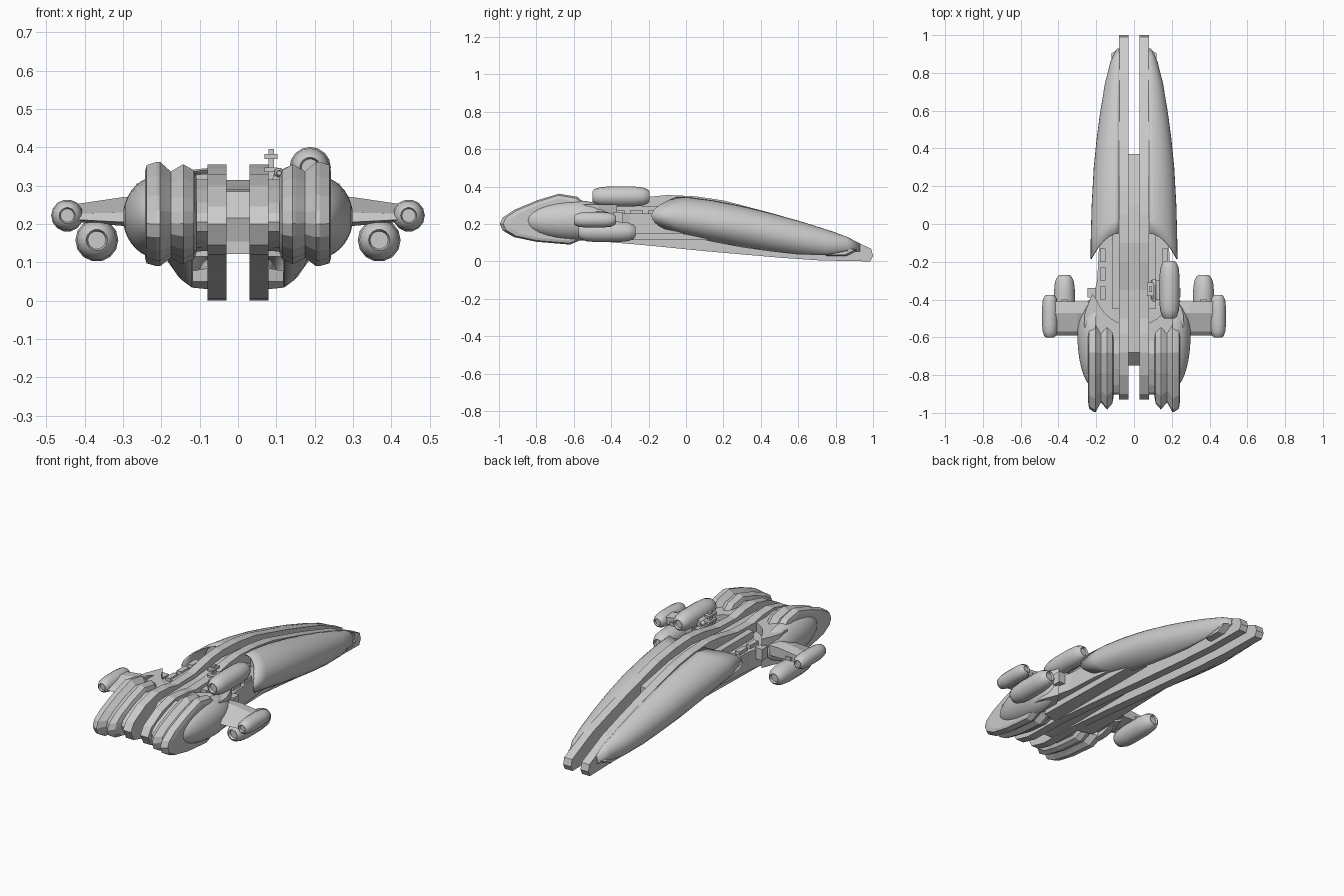
import bpy, bmesh, math

cube = bpy.data.objects.get("Cube")
if cube:
    bpy.data.objects.remove(cube)

grey = bpy.data.materials.new("hull_grey")
grey.use_nodes = True
grey.diffuse_color = (0.6, 0.6, 0.6, 1)
grey.node_tree.nodes["Principled BSDF"].inputs["Base Color"].default_value = (0.6, 0.6, 0.6, 1)


def finish(name, bm, smooth=None):
    bmesh.ops.recalc_face_normals(bm, faces=bm.faces)
    mesh = bpy.data.meshes.new(name)
    bm.to_mesh(mesh)
    bm.free()
    mesh.materials.append(grey)
    ob = bpy.data.objects.new(name, mesh)
    bpy.context.collection.objects.link(ob)
    if smooth:
        bpy.ops.object.select_all(action='DESELECT')
        ob.select_set(True)
        bpy.context.view_layer.objects.active = ob
        bpy.ops.object.shade_smooth_by_angle(angle=math.radians(smooth))
    return ob


def loft(name, rings, caps=True, closed=True, smooth=None):
    """Skin a list of equal-length point rings."""
    bm = bmesh.new()
    rows = [[bm.verts.new(p) for p in r] for r in rings]
    n = len(rows[0])
    for a, b in zip(rows, rows[1:]):
        for i in range(n if closed else n - 1):
            j = (i + 1) % n
            bm.faces.new((a[i], a[j], b[j], b[i]))
    if caps:
        bm.faces.new(rows[0])
        bm.faces.new(rows[-1])
    return finish(name, bm, smooth)


def side_loft(name, s, sections, smooth=None):
    """Skin (y, z) outlines placed at increasing x on side s."""
    return loft(name, [[(s * x, y, z) for y, z in o] for x, o in sections], smooth=smooth)


def plan_prism(name, outline, z0, z1, s):
    """Extrude an (x, y) outline upward on side s."""
    loft(name, [[(s * x, y, z) for x, y in outline] for z in (z0, z1)])


def box(name, a, b):
    plan_prism(name, [(a[0], a[1]), (b[0], a[1]), (b[0], b[1]), (a[0], b[1])], a[2], b[2], 1)


def scaled(outline, centre, k):
    return [(centre[0] + (y - centre[0]) * k, centre[1] + (z - centre[1]) * k) for y, z in outline]


def pod(name, x, z, y0, y1, r, sides=14):
    """Barrel engine with rounded ends and recessed nozzles."""
    prof = [(.05, .42), (0, .5), (.03, .72), (.14, .92), (.3, 1), (.7, 1), (.88, .9), (.97, .68), (1, .48), (.96, .4)]
    rings = []
    for t, k in prof:
        rings.append([(x + r * k * math.cos(i * math.tau / sides), y0 + (y1 - y0) * t,
                       z + r * k * math.sin(i * math.tau / sides)) for i in range(sides)])
    loft(name, rings, smooth=35)


# Long twin rails and the spine slab between them
rail_top = [(-.93, .2), (-.9, .245), (-.8, .3), (-.68, .33), (-.58, .325), (-.5, .31), (-.35, .315),
            (-.2, .345), (-.1, .355), (.05, .348), (.2, .326), (.47, .255), (.63, .208), (.8, .155), (.99, .068)]
rail_bottom = [(1, .03), (.985, 0), (.72, .005), (.5, .02), (.1, .055), (-.2, .085), (-.55, .115),
               (-.8, .12), (-.9, .145)]
rail = rail_top + rail_bottom
for s, side in ((1, "left"), (-1, "right")):
    side_loft(side + "_rail", s, [(.03, rail), (.08, rail)])
spine = [(-.73, .122), (-.73, .155), (-.75, .215), (-.68, .285), (-.45, .29), (-.35, .29), (-.1, .315),
         (.1, .3), (.37, .25), (.37, .122)]
side_loft("spine_slab", 1, [(-.03, spine), (.03, spine)])

# Side outlines of the nose
fin = [(-.995, .2), (-.98, .235), (-.92, .275), (-.8, .325), (-.68, .362), (-.58, .345), (-.53, .3), (-.53, .2),
       (-.55, .12), (-.62, .09), (-.8, .105), (-.92, .13), (-.98, .165)]


def fin_at(k):
    return scaled(fin, (-.7, .215), k)


# Shell stations: y, half width, centre height, half height
stations = [(-.05, .23, .245, .1), (.02, .229, .236, .106), (.15, .224, .212, .113), (.3, .213, .182, .113),
            (.45, .198, .153, .106), (.6, .178, .123, .095), (.75, .153, .096, .075), (.86, .125, .08, .052),
            (.93, .09, .066, .03)]

for s, side in ((1, "left"), (-1, "right")):
    # Nose: recessed core, inner fin, outer fin with slanted blade edge
    side_loft(side + "_nose_core", s, [(.07, fin_at(.68)), (.2, fin_at(.72))])
    side_loft(side + "_inner_fin", s, [(.108, fin_at(.72)), (.115, fin_at(.85)), (.142, fin_at(.955)),
                                       (.15, fin_at(.93)), (.182, fin_at(.8))])
    side_loft(side + "_outer_fin", s, [(.17, fin_at(.8)), (.192, fin_at(.93)), (.203, fin_at(1)), (.212, fin),
                                       (.238, fin_at(.94)), (.243, fin_at(.82))])

    # Rounded cheek bulging out of the fin
    rings = []
    for k in range(9):
        a = k * math.pi / 18
        w, h = math.cos(a), math.sin(a)
        ring = []
        for i in range(28):
            t = i * math.tau / 28
            c = math.cos(t)
            ring.append((s * (.205 + .095 * h), -.58 + c * w * (.19 if c > 0 else .29),
                         .218 + math.sin(t) * w * .108))
        rings.append(ring)
    loft(side + "_cheek", rings, smooth=40)

    # Collar with a concave rear edge
    arc = [(.21 * math.sin(a), -.33 - .21 * math.cos(a)) for a in (1.2, 1, .8, .6, .39)]
    collar = [(.08, -.62), (.22, -.62), (.265, -.54), (.26, -.47), (.22, -.37)] + arc
    plan_prism(side + "_collar", collar, .14, .305, s)

    # Middle deck and its fittings
    deck = [(.06, -.6), (.25, -.55), (.22, -.4), (.195, -.3), (.185, -.12), (.16, .05), (.06, .05)]
    plan_prism(side + "_deck", deck, .15, .255, s)
    plan_prism(side + "_lower_deck", [(.06, -.58), (.17, -.55), (.15, .2), (.06, .2)], .115, .16, s)
    for i in range(3):
        y = -.4 + i * .1
        box(f"{side}_deck_block_{i}", (s * .15, y, .24), (s * .18, y + .07, .275))
    box(side + "_deck_rib", (s * .08, -.45, .24), (s * .115, -.05, .295))
    box(side + "_side_vent", (s * .2, -.39, .2), (s * .245, -.34, .265))

    # Hollow tail shell, open along a lower edge and cut back in an arc at the front
    rings = []
    for n, (y, w, cz, hz) in enumerate(stations):
        low = -math.acos(min(.9, .042 / (w - .078)))
        ring = []
        for i in range(17):
            a = low + (math.pi / 2 - low) * i / 16
            shift = -.135 * math.cos(a) ** 2 * max(0, 1 - n / 3)
            ring.append((s * (.078 + (w - .078) * math.cos(a)), y + shift, cz + hz * math.sin(a)))
        rings.append(ring)
    shell = loft(side + "_tail_shell", rings, caps=False, closed=False, smooth=40)
    mod = shell.modifiers.new("thickness", 'SOLIDIFY')
    mod.thickness = .006

    # Bulkhead closing the shell
    bulk = [(s * (.07 + .138 * math.cos((i / 12 - .5) * math.pi)), .236 + .096 * math.sin((i / 12 - .5) * math.pi))
            for i in range(13)]
    loft(side + "_bulkhead", [[(x, y, z) for x, z in bulk] for y in (.0, .04)])

    # Slim tail spur trailing from the shell's lower edge
    spur = [(.72, .05), (.8, .085), (.93, .065), (.86, .03), (.75, .03)]
    side_loft(side + "_tail_spur", s, [(.078, spur), (.118, scaled(spur, (.8, .05), .8))])

    # Broad wing strut and the pylon below it
    root = [(-.59, .205), (-.57, .23), (-.47, .27), (-.41, .262), (-.41, .205), (-.5, .195)]
    side_loft(side + "_wing", s, [(.24, root), (.3, root), (.43, [(y, .222 + (z - .222) * .6) for y, z in root])])
    box(side + "_pod_pylon", (s * .35, -.48, .17), (s * .385, -.4, .23))

    # Engine pods
    pod(side + "_outer_pod", s * .445, .222, -.6, -.375, .042)
    pod(side + "_lower_pod", s * .368, .158, -.575, -.27, .056)

# Single upper pod with its arm and the small mast beside it
pod("upper_pod", .188, .347, -.5, -.195, .054, 16)
loft("upper_pod_arm", [[(x, y, z) for y, z in ((-.4, b), (-.3, b), (-.3, t), (-.4, t))]
                       for x, b, t in ((.09, .27, .32), (.12, .31, .345), (.18, .33, .37))])
box("mast_post", (.08, -.36, .29), (.094, -.33, .395))
for i, z in enumerate((.335, .37)):
    box(f"mast_bar_{i}", (.069, -.38, z), (.103, -.31, z + .012))
pod("mast_canister", .107, .333, -.41, -.29, .014, 10)
